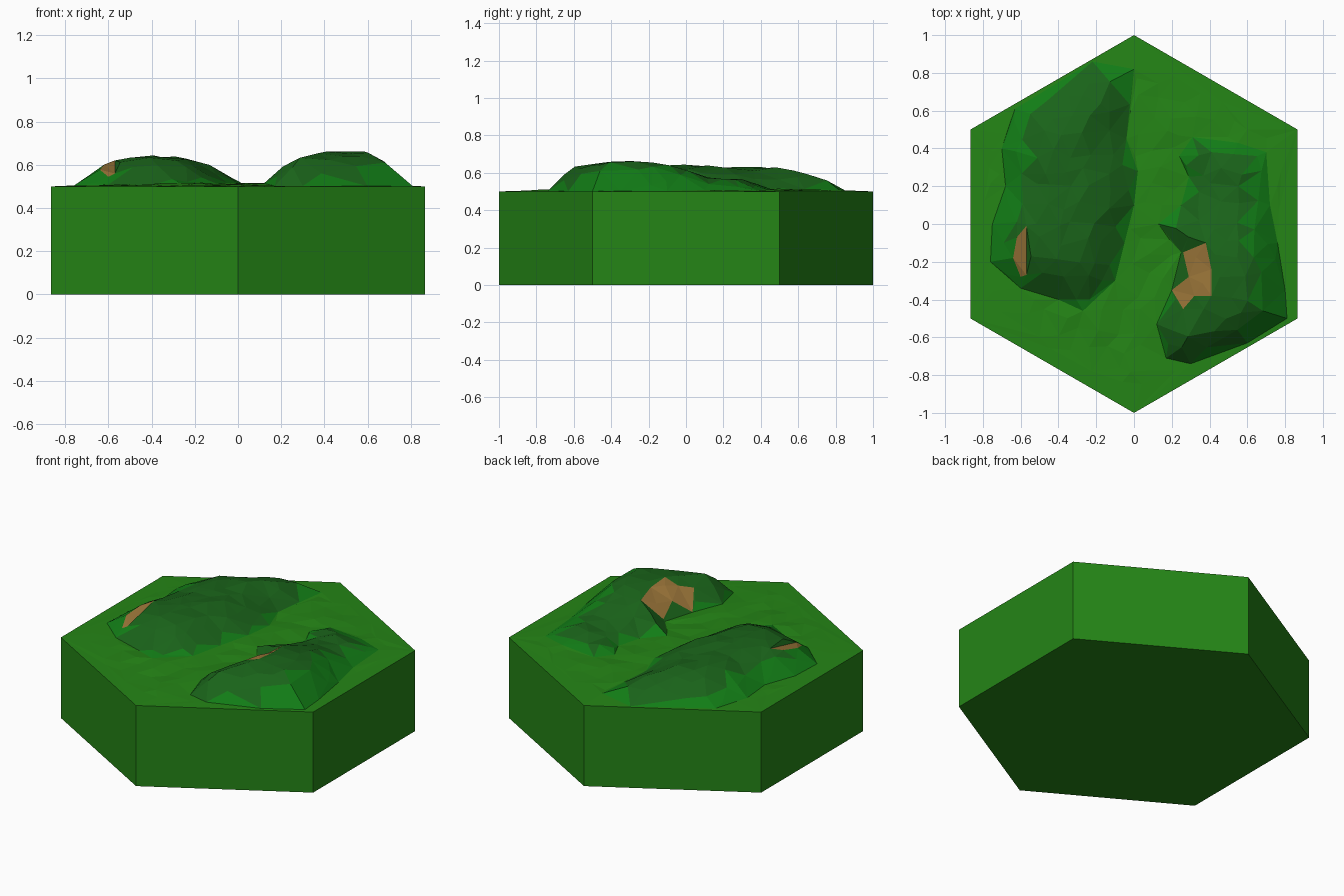
import bpy, bmesh, math, random
from mathutils import Vector
from mathutils.geometry import delaunay_2d_cdt

if "Cube" in bpy.data.objects:
    bpy.data.objects.remove(bpy.data.objects["Cube"])

random.seed(4)
TOP = 0.5


def material(name, rgb):
    m = bpy.data.materials.new(name)
    m.diffuse_color = (*rgb, 1)
    m.use_nodes = True
    m.node_tree.nodes["Principled BSDF"].inputs["Base Color"].default_value = m.diffuse_color
    return m


grass = material("grass", (0.018, 0.235, 0.008))
slope = material("slope_green", (0.006, 0.205, 0.008))
forest = material("forest_green", (0.010, 0.125, 0.010))
earth = material("earth_brown", (0.32, 0.175, 0.04))


def pts(*v):
    return [Vector(v[i:i + 2]) for i in range(0, len(v), 2)]


# Plan outlines of tile, hills and bare earth patches
tile = [Vector((math.cos(a), math.sin(a))) for a in
        (math.radians(30 + 60 * i) for i in range(6))]
left_hill = pts(0, .82, -.22, .86, -.63, .61, -.70, .40, -.68, .20, -.75, 0,
                -.76, -.2, -.60, -.34, -.40, -.40, -.27, -.46, -.10, -.30,
                -.05, -.10, 0, .10, .02, .28, -.04, .45)
right_hill = pts(.12, -.53, .20, -.35, .25, -.15, .13, 0, .25, .10, .29, .25,
                 .24, .36, .31, .46, .55, .43, .70, .38, .72, .10, .76, -.10,
                 .80, -.35, .81, -.50, .60, -.63, .30, -.74, .17, -.71)
right_earth = pts(.20, -.35, .26, -.45, .32, -.38, .41, -.38, .41, -.24,
                  .38, -.10, .26, -.15, .29, -.28)
left_earth = pts(-.57, -.01, -.62, -.07, -.64, -.18, -.60, -.28, -.57, -.27)


def inside(p, poly):
    hit = False
    for a, b in zip(poly, poly[1:] + poly[:1]):
        if (a.y > p.y) != (b.y > p.y) and \
                p.x < a.x + (p.y - a.y) * (b.x - a.x) / (b.y - a.y):
            hit = not hit
    return hit


def edge_dist(p, poly):
    best = 9
    for a, b in zip(poly, poly[1:] + poly[:1]):
        t = max(0, min(1, (p - a).dot(b - a) / (b - a).length_squared))
        best = min(best, (p - a.lerp(b, t)).length)
    return best


def height(p):
    rim = edge_dist(p, tile)
    h = min(1, rim / .3) * random.uniform(.004, .018) if rim > .02 else 0
    if inside(p, left_hill):
        top = .128 if p.y < .2 else .115
        h += top * math.sin(min(1, edge_dist(p, left_hill) / .28) * math.pi / 2)
    elif inside(p, right_hill):
        fade = max(0, min(1, (p.y + .15) / .3))
        top = .145 * (1 - fade) + .055 * fade
        h += top * math.sin(min(1, edge_dist(p, right_hill) / .2) * math.pi / 2)
    return h


# Outline points with constraint edges, then jittered fill points
points, edges = [], []
for poly in (tile, left_hill, right_hill, right_earth, left_earth):
    n = len(points)
    points += poly
    edges += [(n + i, n + (i + 1) % len(poly)) for i in range(len(poly))]
step = .105
for j in range(-10, 11):
    for i in range(-10, 11):
        p = Vector(((i + .5 * (j % 2)) * step, j * step * .9))
        p += Vector((random.uniform(-.03, .03), random.uniform(-.03, .03)))
        if inside(p, tile) and edge_dist(p, tile) > .07 and \
                all((p - q).length > .05 for q in points):
            points.append(p)
verts, _, faces, *_ = delaunay_2d_cdt(points, edges, [], 0, 1e-5)


def add_object(name, coords, polys, mats):
    me = bpy.data.meshes.new(name)
    me.from_pydata(coords, [], polys)
    for m in mats:
        me.materials.append(m)
    ob = bpy.data.objects.new(name, me)
    bpy.context.collection.objects.link(ob)
    return ob


# Faceted hilly surface, coloured by height and patch
terrain = add_object("hill_terrain", [(v.x, v.y, TOP + height(v)) for v in verts],
                     faces, (grass, slope, forest, earth))
for f in terrain.data.polygons:
    c, z = f.center.xy, f.center.z - TOP
    if inside(c, right_earth) or inside(c, left_earth):
        f.material_index = 3
    elif inside(c, left_hill) or inside(c, right_hill):
        low = .05 if c.x < .5 else .10
        outer = c.x < -.55 or c.x > .6
        f.material_index = 1 if (outer and z < low + .03) or z < .03 else 2

# Hexagonal tile body, open under the terrain
ring = [(v.x, v.y, z) for z in (0, TOP) for v in tile]
sides = [(i, (i + 1) % 6, (i + 1) % 6 + 6, i + 6) for i in range(6)]
add_object("hex_tile_body", ring, sides + [(5, 4, 3, 2, 1, 0)], (grass,))
